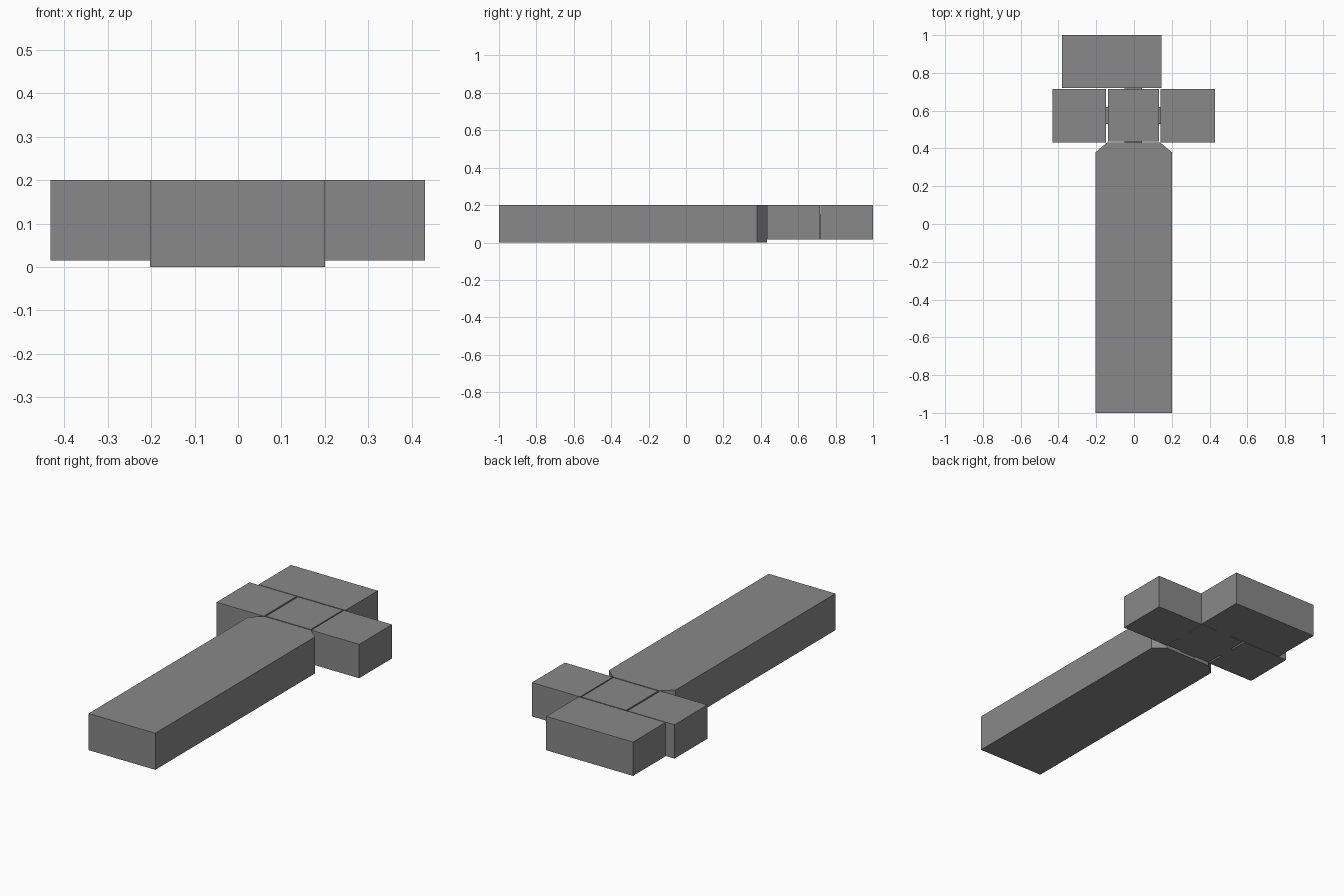
import bpy
import bmesh

cube = bpy.data.objects.get("Cube")
if cube:
    bpy.data.objects.remove(cube, do_unlink=True)

grey = bpy.data.materials.new("mid_grey")
grey.use_nodes = True
colour = (0.25, 0.25, 0.25, 1)
grey.diffuse_color = colour
grey.node_tree.nodes["Principled BSDF"].inputs["Base Color"].default_value = colour

TOP, BASE, TAB_TOP = 0.2, 0.015, 0.15


def prism(name, outline, z0, z1):
    """Extrude a flat outline from z0 up to z1."""
    bm = bmesh.new()
    face = bm.faces.new([bm.verts.new((x, y, z0)) for x, y in outline])
    ext = bmesh.ops.extrude_face_region(bm, geom=[face])["geom"]
    verts = [g for g in ext if isinstance(g, bmesh.types.BMVert)]
    bmesh.ops.translate(bm, verts=verts, vec=(0, 0, z1 - z0))
    bmesh.ops.recalc_face_normals(bm, faces=bm.faces)
    mesh = bpy.data.meshes.new(name)
    bm.to_mesh(mesh)
    bm.free()
    mesh.materials.append(grey)
    obj = bpy.data.objects.new(name, mesh)
    bpy.context.collection.objects.link(obj)
    return obj


def block(name, x0, x1, y0, y1, z1=TOP):
    return prism(name, [(x0, y0), (x1, y0), (x1, y1), (x0, y1)], BASE, z1)


# Long handle with chamfered inner corners
prism("handle", [(-0.203, -1), (0.2, -1), (0.2, 0.38), (0.138, 0.432),
                 (-0.142, 0.432), (-0.203, 0.38)], 0, TOP)

# Head blocks around the centre
block("centre_block", -0.138, 0.133, 0.438, 0.714)
block("left_block", 0.139, 0.43, 0.432, 0.716)
block("right_block", -0.432, -0.147, 0.432, 0.716)
block("rear_block", -0.38, 0.145, 0.72, 1)

# Small tabs bridging the gaps
block("left_tab", 0.133, 0.139, 0.53, 0.62, TAB_TOP)
block("right_tab", -0.147, -0.138, 0.53, 0.62, TAB_TOP)
block("front_tab", -0.05, 0.043, 0.432, 0.438, TAB_TOP)
block("rear_tab", -0.05, 0.043, 0.714, 0.72, TAB_TOP)
